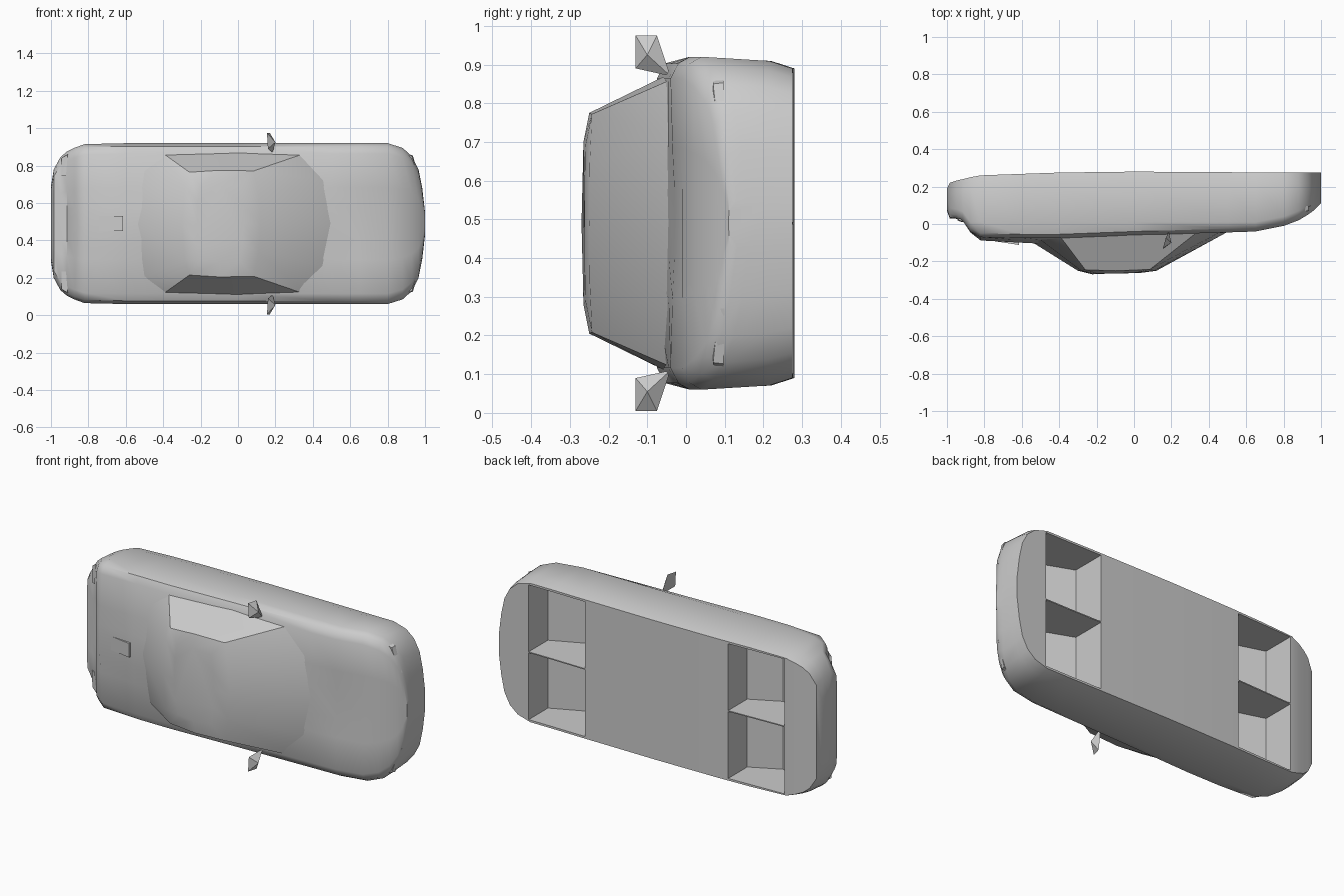
import bpy, bmesh
from math import radians

if "Cube" in bpy.data.objects:
    bpy.data.objects.remove(bpy.data.objects["Cube"])

MID = 0.49  # car lies on its side: length = x, height = -y, width = z


def P(x, w, h):
    return (x, -h, MID + w)


def finish(name, bm, angle=32):
    bmesh.ops.remove_doubles(bm, verts=bm.verts, dist=1e-5)
    bmesh.ops.recalc_face_normals(bm, faces=bm.faces)
    me = bpy.data.meshes.new(name)
    bm.to_mesh(me)
    bm.free()
    ob = bpy.data.objects.new(name, me)
    bpy.context.collection.objects.link(ob)
    if angle:
        smooth(ob, angle)
    return ob


def smooth(ob, angle):
    bpy.ops.object.select_all(action='DESELECT')
    ob.select_set(True)
    bpy.context.view_layer.objects.active = ob
    bpy.ops.object.shade_smooth_by_angle(angle=radians(angle))


def loft(name, rings, angle=32):
    bm = bmesh.new()
    vs = [[bm.verts.new(P(*p)) for p in r] for r in rings]
    n = len(vs[0])
    for a, b in zip(vs, vs[1:]):
        for i in range(n):
            j = (i + 1) % n
            bm.faces.new((a[i], a[j], b[j], b[i]))
    bm.faces.new(vs[0])
    bm.faces.new(vs[-1])
    return finish(name, bm, angle)


def hull(name, pts, angle=0):
    bm = bmesh.new()
    for p in pts:
        bm.verts.new(P(*p))
    bmesh.ops.convex_hull(bm, input=bm.verts)
    return finish(name, bm, angle)


# Lower body: stations (x, half width, centre height, shoulder height, bottom)
stations = [
    (-1.0, .20, -.07, -.08, -.19), (-.985, .29, -.03, -.035, -.22),
    (-.95, .355, -.028, -.03, -.232), (-.915, .385, -.02, -.015, -.24),
    (-.875, .405, .045, .04, -.25), (-.82, .425, .088, .07, -.26),
    (-.6, .43, .10, .075, -.268), (-.4, .43, .11, .075, -.275),
    (0, .43, .10, .06, -.28), (.5, .43, .045, .045, -.277),
    (.65, .43, .03, .04, -.275), (.8, .43, .01, .01, -.275),
    (.88, .405, -.02, -.02, -.275), (.93, .36, -.05, -.05, -.275),
    (.965, .29, -.075, -.075, -.275), (.985, .19, -.095, -.095, -.275),
    (1.0, .06, -.11, -.112, -.275)]


def section(x, w, top, sh, bot):
    half = [(.93 * w, bot), (.975 * w, bot + .06), (w, min(-.01, sh - .05)),
            (.96 * w, sh - .02), (.87 * w, sh), (.45 * w, (top + sh) / 2), (.2 * w, top)]
    return [(x, a, h) for a, h in half] + [(x, -a, h) for a, h in reversed(half)]


body = loft("body", [section(*s) for s in stations], 0)

# Wheel wells: two per axle, separated by a thin centre divider
front_well = [(.45, -.4), (.45, -.08), (.62, -.015), (.81, -.1), (.81, -.4)]
rear_well = [(-.81, -.4), (-.81, -.07), (-.63, -.015), (-.46, -.1), (-.46, -.4)]
for prof in (front_well, rear_well):
    for s in (-1, 1):
        cut = loft("well_cutter", [[(x, s * w, h) for x, h in prof] for w in (.003, .388)], 0)
        cut.hide_render = True
        mod = body.modifiers.new("well", 'BOOLEAN')
        mod.operation = 'DIFFERENCE'
        mod.solver = 'EXACT'
        mod.object = cut
        bpy.context.view_layer.objects.active = body
        bpy.ops.object.modifier_apply(modifier="well")
        bpy.data.objects.remove(cut)
smooth(body, 38)


# Cabin: glasshouse from belt line to a gently crowned roof
def mirrored(half):
    return half + [(x, -w, h) for x, w, h in reversed(half) if w > 0]


base = mirrored([(.51, 0, .037), (.475, .23, .035), (.355, .375, .03), (0, .385, .045),
                 (-.4, .375, .06), (-.5, .28, .085), (-.54, 0, .1)])
eave = mirrored([(.12, 0, .25), (.11, .15, .249), (.085, .282, .243), (-.1, .285, .25),
                 (-.26, .275, .245), (-.285, .2, .248), (-.3, 0, .25)])
crown = mirrored([(.03, 0, .262), (.025, .1, .262), (.01, .2, .26), (-.1, .21, .265),
                  (-.2, .2, .264), (-.215, .12, .267), (-.22, 0, .27)])
loft("cabin", [base, eave, crown], 34)

# Faceted wing mirrors, headlights and tail lights
for s, side in ((1, "left"), (-1, "right")):
    hull(side + "_mirror", [(.155, s * .485, .13), (.17, s * .485, .075), (.185, s * .38, .04),
                            (.16, s * .40, .13), (.2, s * .435, .10)])
    hull(side + "_headlight", [(.885, s * .375, -.07), (.885, s * .385, -.095),
                               (.93, s * .36, -.07), (.935, s * .363, -.097),
                               (.972, s * .22, -.085), (.978, s * .22, -.1),
                               (.94, s * .22, -.07)])
    hull(side + "_tail_light", [(-.945, s * .255, -.02), (-.92, s * .255, -.01),
                                (-.945, s * .35, -.024), (-.91, s * .37, -.01),
                                (-.945, s * .255, -.03), (-.93, s * .36, -.03)])

# Wedge scoop on the rear deck
hull("deck_scoop", [(x, w, h) for x, h in ((-.79, .085), (-.615, .112), (-.615, .08))
                    for w in (-.04, .04)])
